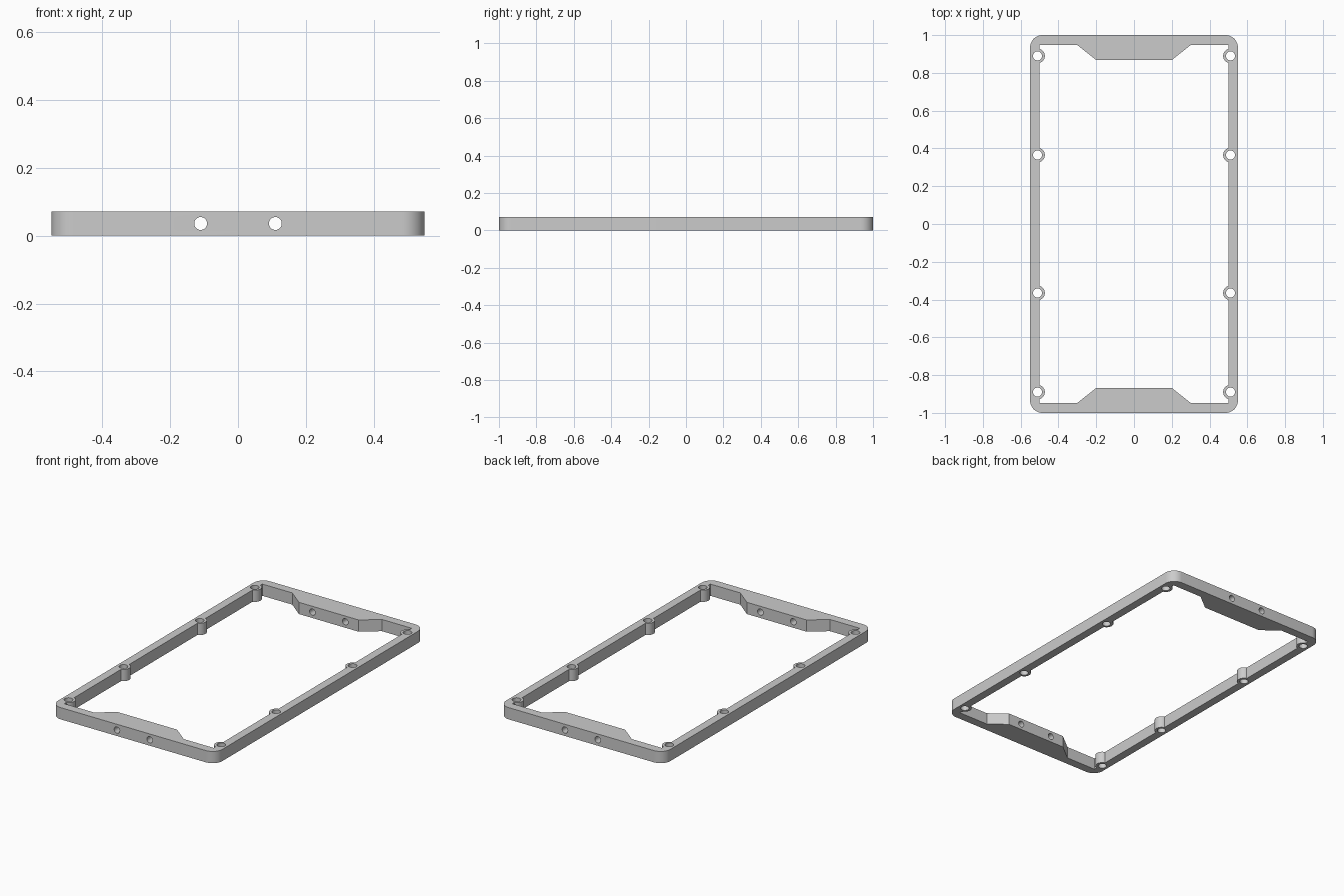
import bpy, bmesh, math
from mathutils import Matrix, Vector

cube = bpy.data.objects.get("Cube")
if cube:
    bpy.data.objects.remove(cube, do_unlink=True)

WIDTH, LENGTH, HEIGHT = 1.10, 2.0, 0.071
CORNER = 0.065

grey = bpy.data.materials.new("plain grey")
grey.use_nodes = True
grey.diffuse_color = (0.6, 0.6, 0.6, 1)
grey.node_tree.nodes["Principled BSDF"].inputs["Base Color"].default_value = (0.6, 0.6, 0.6, 1)


def finish(name, bm):
    bmesh.ops.recalc_face_normals(bm, faces=bm.faces)
    mesh = bpy.data.meshes.new(name)
    bm.to_mesh(mesh)
    bm.free()
    mesh.materials.append(grey)
    obj = bpy.data.objects.new(name, mesh)
    bpy.context.collection.objects.link(obj)
    return obj


def prism(name, outline, z0, z1):
    bm = bmesh.new()
    face = bm.faces.new([bm.verts.new((x, y, z0)) for x, y in outline])
    top = bmesh.ops.extrude_face_region(bm, geom=[face])["geom"]
    verts = [v for v in top if isinstance(v, bmesh.types.BMVert)]
    bmesh.ops.translate(bm, verts=verts, vec=(0, 0, z1 - z0))
    return finish(name, bm)


def rods(name, centres, radius, depth, turn=Matrix()):
    bm = bmesh.new()
    for c in centres:
        bmesh.ops.create_cone(bm, cap_ends=True, segments=32, radius1=radius, radius2=radius,
                              depth=depth, matrix=Matrix.Translation(Vector(c)) @ turn)
    return finish(name, bm)


def cut(obj, cutter):
    mod = obj.modifiers.new(cutter.name, 'BOOLEAN')
    mod.operation, mod.solver, mod.object = 'DIFFERENCE', 'EXACT', cutter
    cutter.hide_render = True


def bake(obj, cutters):
    bpy.context.view_layer.update()
    graph = bpy.context.evaluated_depsgraph_get()
    mesh = bpy.data.meshes.new_from_object(obj.evaluated_get(graph))
    obj.modifiers.clear()
    obj.data = mesh
    for c in cutters:
        bpy.data.objects.remove(c, do_unlink=True)


# Rounded outer slab
outline = []
for i, (sx, sy) in enumerate([(1, 1), (-1, 1), (-1, -1), (1, -1)]):
    for step in range(13):
        a = math.radians(90 * i + 7.5 * step)
        outline.append((sx * (WIDTH / 2 - CORNER) + CORNER * math.cos(a),
                        sy * (LENGTH / 2 - CORNER) + CORNER * math.sin(a)))
frame = prism("frame", outline, 0, HEIGHT)

# Opening with tapered tabs at both ends, leaving the screw bosses standing
half = [(0.5, 0.947), (0.3, 0.947), (0.2, 0.868), (-0.2, 0.868), (-0.3, 0.947), (-0.5, 0.947)]
opening = prism("opening", half + [(-x, -y) for x, y in half], -0.1, 0.2)
spots = [(sx * 0.511, sy * y, 0) for sx in (-1, 1) for sy in (-1, 1) for y in (0.89, 0.365)]
bosses = rods("bosses", spots, 0.039, 1)
cut(opening, bosses)
bake(opening, [bosses])

# Screw holes down through the bosses, and holes along y through the end bars
screw_holes = rods("screw_holes", spots, 0.024, 0.6)
end_holes = rods("end_holes", [(x, 0, 0.036) for x in (-0.11, 0.11)], 0.019, 3,
                 Matrix.Rotation(math.pi / 2, 4, 'X'))
cutters = [opening, screw_holes, end_holes]
for c in cutters:
    cut(frame, c)
bake(frame, cutters)

# Smooth the round walls, keep the edges crisp
bpy.ops.object.select_all(action='DESELECT')
frame.select_set(True)
bpy.context.view_layer.objects.active = frame
bpy.ops.object.shade_smooth_by_angle(angle=math.radians(30))
